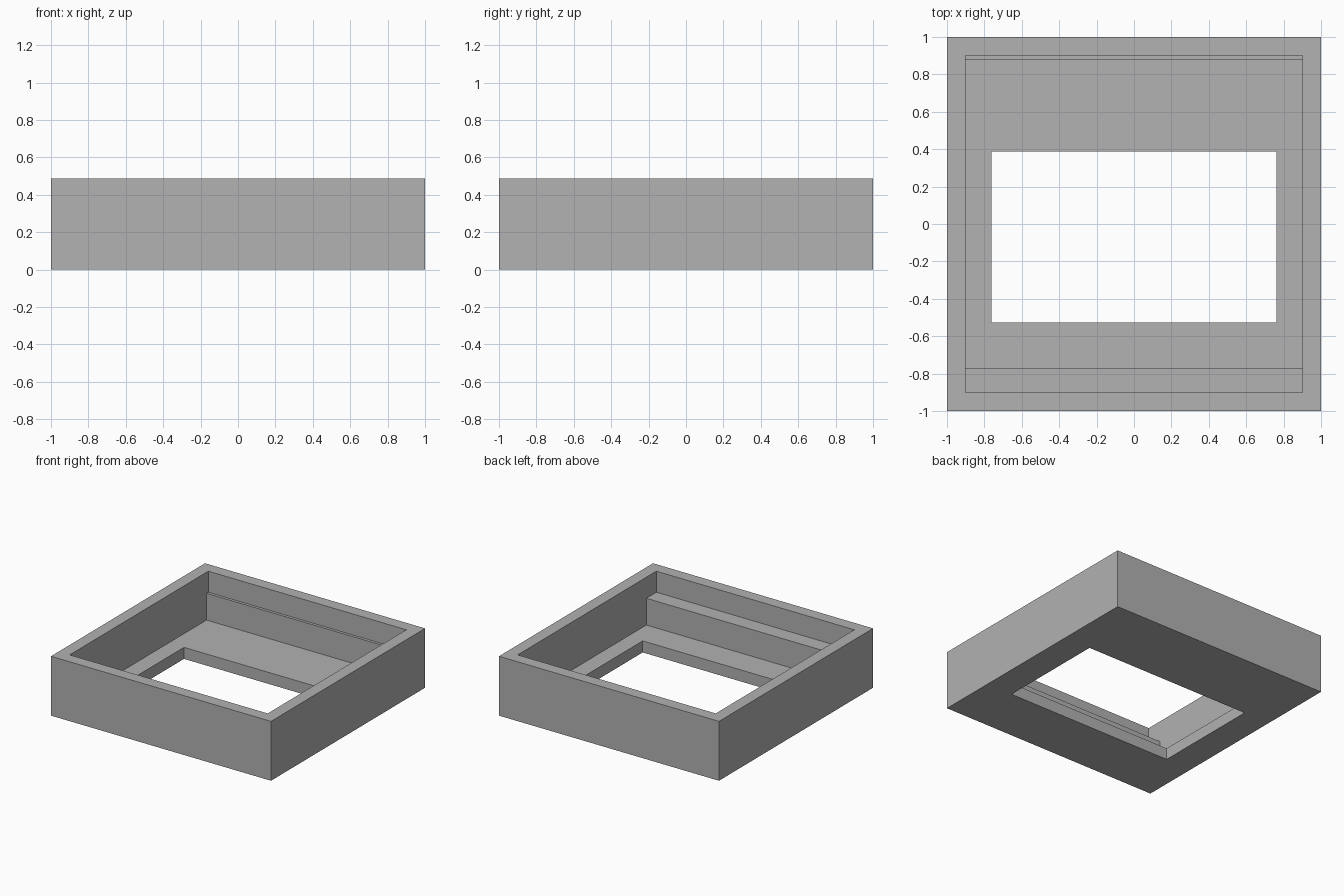
import bpy
import bmesh

cube = bpy.data.objects.get("Cube")
if cube:
    bpy.data.objects.remove(cube, do_unlink=True)

HEIGHT, FLOOR, LEDGE = 0.488, 0.095, 0.315

grey = bpy.data.materials.new("plain_grey")
grey.use_nodes = True
colour = (0.445, 0.445, 0.445, 1.0)
grey.diffuse_color = colour
for node in grey.node_tree.nodes:
    if node.type == 'BSDF_PRINCIPLED':
        node.inputs["Base Color"].default_value = colour


def finish(name, bm):
    bmesh.ops.recalc_face_normals(bm, faces=bm.faces)
    mesh = bpy.data.meshes.new(name)
    bm.to_mesh(mesh)
    bm.free()
    mesh.materials.append(grey)
    obj = bpy.data.objects.new(name, mesh)
    bpy.context.collection.objects.link(obj)
    return obj


def rectangle(bm, half_x, y0, y1, z):
    corners = ((-half_x, y0), (half_x, y0), (half_x, y1), (-half_x, y1))
    return [bm.verts.new((x, y, z)) for x, y in corners]


def bridge(bm, a, b):
    for i in range(4):
        j = (i + 1) % 4
        bm.faces.new((a[i], a[j], b[j], b[i]))


# Open tray: rectangular loops around its section, joined into a closed ring
outer = (1.0, -1.0, 1.0)
inner = (0.9, -0.9, 0.9)
opening = (0.762, -0.526, 0.387)
section = [(opening, 0), (outer, 0), (outer, HEIGHT),
           (inner, HEIGHT), (inner, FLOOR), (opening, FLOOR)]
bm = bmesh.new()
loops = [rectangle(bm, *rect, z) for rect, z in section]
for i, loop in enumerate(loops):
    bridge(bm, loop, loops[(i + 1) % len(loops)])
finish("tray", bm)

# Stepped ledges along the inside of the front and back walls
for name, y0, y1 in (("front_ledge", -0.9, -0.77), ("back_ledge", 0.877, 0.9)):
    bm = bmesh.new()
    low = rectangle(bm, 0.9, y0, y1, FLOOR)
    high = rectangle(bm, 0.9, y0, y1, LEDGE)
    bridge(bm, low, high)
    bm.faces.new(low)
    bm.faces.new(high)
    finish(name, bm)
